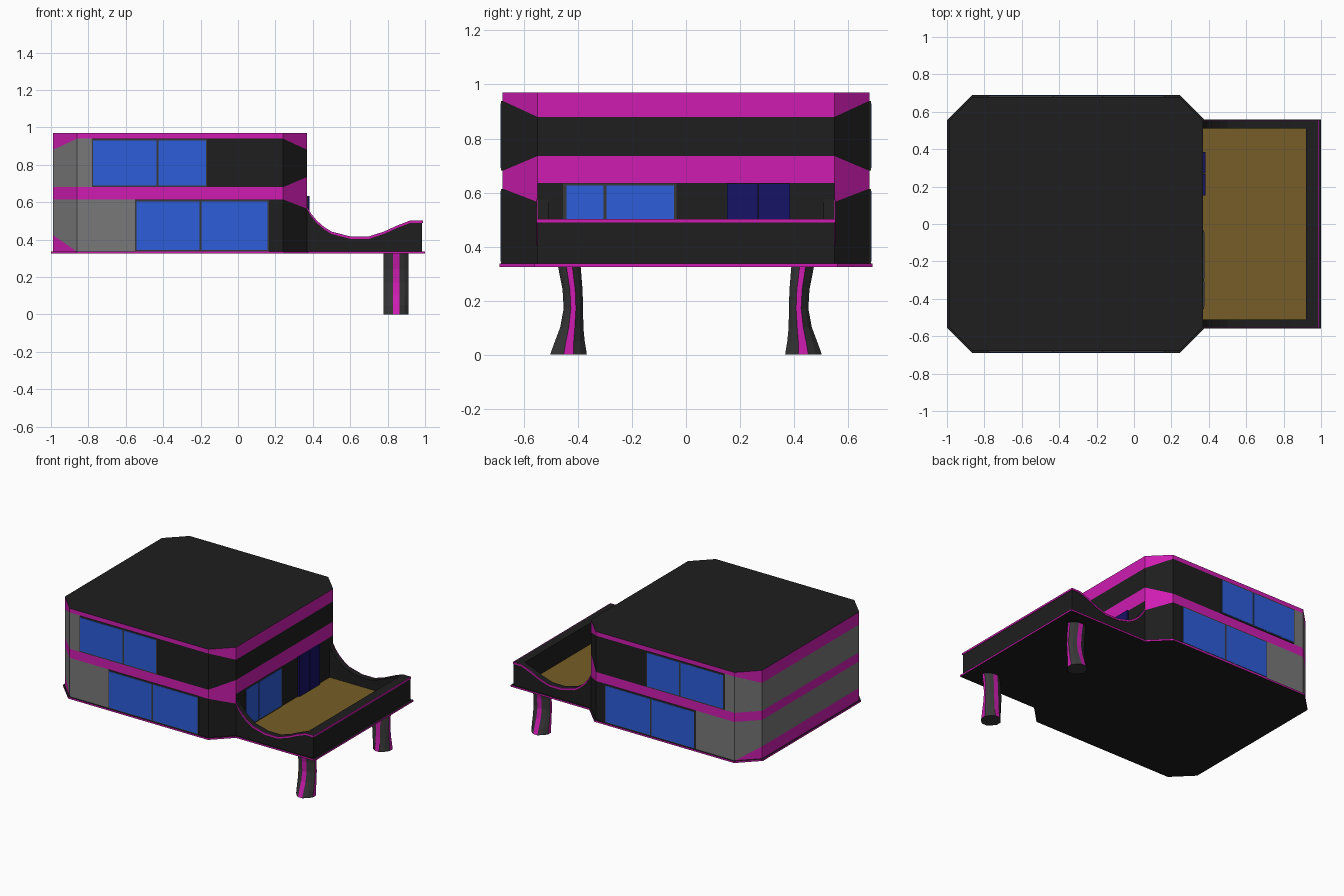
import bpy, bmesh

if "Cube" in bpy.data.objects:
    bpy.data.objects.remove(bpy.data.objects["Cube"])


def material(name, rgb):
    m = bpy.data.materials.new(name)
    m.diffuse_color = (*rgb, 1)
    m.use_nodes = True
    m.node_tree.nodes["Principled BSDF"].inputs["Base Color"].default_value = m.diffuse_color
    return m


BLACK = material("black", (0.013, 0.013, 0.013))
GREY = material("wall_grey", (0.19, 0.19, 0.19))
FRAME = material("frame_grey", (0.04, 0.04, 0.04))
PINK = material("magenta", (0.62, 0.012, 0.44))
BLUE = material("glass_blue", (0.025, 0.11, 0.7))
NAVY = material("door_navy", (0.008, 0.006, 0.13))
WOOD = material("deck_brown", (0.18, 0.11, 0.02))


def finish(name, bm, mats):
    bmesh.ops.remove_doubles(bm, verts=bm.verts, dist=1e-5)
    bmesh.ops.recalc_face_normals(bm, faces=bm.faces)
    me = bpy.data.meshes.new(name)
    bm.to_mesh(me)
    bm.free()
    for m in mats:
        me.materials.append(m)
    ob = bpy.data.objects.new(name, me)
    bpy.context.collection.objects.link(ob)
    return ob


def prism(name, pts, axis, lo, hi, cap, side=None):
    """Extrude a 2D outline (xy along z, or xz along y) between lo and hi."""
    bm = bmesh.new()
    at = (lambda p, h: (p[0], p[1], h)) if axis == "z" else (lambda p, h: (p[0], h, p[1]))
    a = [bm.verts.new(at(p, lo)) for p in pts]
    b = [bm.verts.new(at(p, hi)) for p in pts]
    bm.faces.new(a)
    bm.faces.new(b)
    for i in range(len(pts)):
        j = (i + 1) % len(pts)
        bm.faces.new((a[i], a[j], b[j], b[i])).material_index = 1
    return finish(name, bm, [cap, side or cap])


def box(name, x, y, z, mat):
    x, y = sorted(x), sorted(y)
    outline = [(x[0], y[0]), (x[1], y[0]), (x[1], y[1]), (x[0], y[1])]
    return prism(name, outline, "z", z[0], z[1], mat)


# base slab with magenta edge
half = [(-1, -.555), (-.865, -.69), (.245, -.69), (.375, -.56), (1, -.56)]
prism("base_slab", half + [(x, -y) for x, y in reversed(half)], "z", .325, .337, BLACK, PINK)

# two-storey body: each wall is split by height into wall and magenta bands
FLAT = [.335, .335, .615, .68, .94, .97]
LEFT = [.335, .425, .615, .68, .88, .97]
FLARE = [.335, .335, .565, .735, .88, .97]
RIGHT = [.335, .335, .635, .735, .88, .97]
walls = [  # start, end, heights at each, lower and upper wall colour
    ((-.99, -.55), (-.86, -.68), LEFT, FLAT, 1, 1),
    ((-.86, -.68), (-.78, -.68), FLAT, FLAT, 1, 1),
    ((-.78, -.68), (-.55, -.68), FLAT, FLAT, 1, 0),
    ((-.55, -.68), (.24, -.68), FLAT, FLAT, 0, 0),
    ((.24, -.68), (.37, -.55), FLAT, FLARE, 0, 0),
]
walls += [((b[0], -b[1]), (a[0], -a[1]), zb, za, lo, up) for a, b, za, zb, lo, up in reversed(walls)]
walls += [((.37, -.55), (.37, .55), RIGHT, RIGHT, 0, 0),
          ((-.99, .55), (-.99, -.55), LEFT, LEFT, 1, 1)]
bm = bmesh.new()
for a, b, za, zb, lo, up in walls:
    for k, mat in enumerate((2, lo, 2, up, 2)):
        quad = [(*a, za[k]), (*b, zb[k]), (*b, zb[k + 1]), (*a, za[k + 1])]
        quad = list(dict.fromkeys(quad))
        if len(quad) > 2:
            bm.faces.new([bm.verts.new(p) for p in quad]).material_index = mat
ring = [(-.99, -.55), (-.86, -.68), (-.78, -.68), (-.55, -.68), (.24, -.68), (.37, -.55)]
ring += [(x, -y) for x, y in reversed(ring)]
for z in (.335, .97):
    bm.faces.new([bm.verts.new((*p, z)) for p in ring])
finish("house_body", bm, [BLACK, GREY, PINK])

# front and back windows, frame with two panes each
for s, side in ((-1, "front"), (1, "back")):
    for level, x0, xm, x1, z0, z1 in (("upper", -.78, -.43, -.165, .682, .938),
                                      ("lower", -.55, -.2, .165, .337, .613)):
        box(f"{side}_{level}_window_frame", (x0, x1), (s * .67, s * .685), (z0, z1), FRAME)
        for n, (p, q) in enumerate(((x0, xm), (xm, x1))):
            box(f"{side}_{level}_pane_{n + 1}", (p + .006, q - .006), (s * .67, s * .687),
                (z0 + .008, z1 - .008), BLUE)

# window and double door facing the deck
box("deck_window_frame", (.36, .374), (-.455, -.035), (.35, .634), FRAME)
for n, (p, q) in enumerate(((-.442, -.305), (-.295, -.045))):
    box(f"deck_window_pane_{n + 1}", (.36, .376), (p, q), (.36, .626), BLUE)
for n, (p, q) in enumerate(((.152, .266), (.269, .385))):
    box(f"deck_door_{n + 1}", (.36, .382), (p, q), (.35, .634), NAVY)

# deck floor and parapet with swooping sides
box("deck_floor", (.37, .925), (-.515, .515), (.336, .35), WOOD)
swoop = [(.37, .575), (.39, .54), (.42, .503), (.46, .468), (.5, .443), (.6, .417), (.7, .417),
         (.78, .443), (.85, .475), (.92, .502), (.985, .502)]
for s, side in ((-1, "front"), (1, "back")):
    prism(f"deck_{side}_wall", [(.37, .336)] + swoop + [(.985, .336)], "y",
          *sorted((s * .51, s * .55)), BLACK)
    trim = swoop + [(x, z - .013) for x, z in reversed(swoop)]
    prism(f"deck_{side}_trim", trim, "y", *sorted((s * .548, s * .553)), PINK)
box("deck_end_wall", (.92, .985), (-.51, .51), (.336, .502), BLACK)
box("deck_end_trim", (.983, .988), (-.553, .553), (.489, .502), PINK)

# ribbed curved legs, magenta on the rib faces
section = []
for cx, cy in ((1, 0), (0, 1), (-1, 0), (0, -1)):
    for u, v in ((1, -.26), (1, .26), (.68, .68)):
        section.append((u * cx - v * cy, u * cy + v * cx))
levels = [(0, .435, .068), (.05, .43, .055), (.1, .423, .043), (.17, .417, .036),
          (.24, .42, .037), (.327, .432, .042)]  # height, centre y, half depth
for s, side in ((-1, "front"), (1, "back")):
    bm = bmesh.new()
    rings = [[bm.verts.new((.845 + u * .066, s * (cy + v * h), z)) for u, v in section]
             for z, cy, h in levels]
    for a, b in zip(rings, rings[1:]):
        for i in range(12):
            j = (i + 1) % 12
            bm.faces.new((a[i], a[j], b[j], b[i])).material_index = int(i % 3 == 0)
    bm.faces.new(rings[0])
    bm.faces.new(rings[-1])
    finish(f"{side}_leg", bm, [FRAME, PINK])
